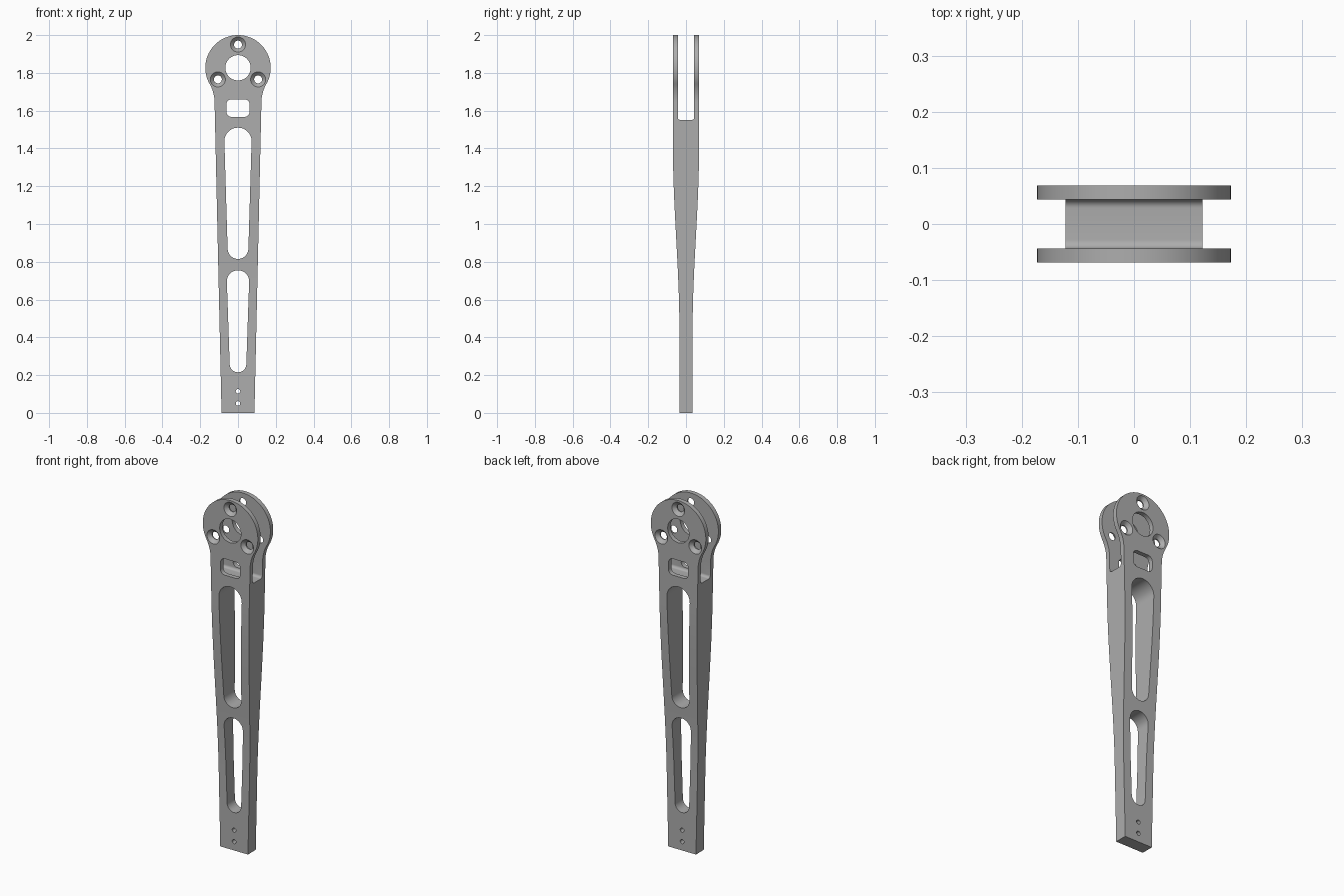
import bpy, bmesh
from math import sin, cos, pi, radians, atan2, hypot, sqrt
from mathutils import Vector

if "Cube" in bpy.data.objects:
    bpy.data.objects.remove(bpy.data.objects["Cube"])

grey = bpy.data.materials.new("machined grey")
grey.use_nodes = True
COLOUR = (0.42, 0.42, 0.42, 1)
grey.diffuse_color = COLOUR
grey.node_tree.nodes["Principled BSDF"].inputs["Base Color"].default_value = COLOUR


def arc(cx, cz, r, a0, a1, n=16):
    """Points on an arc, angles in radians."""
    return [(cx + r * cos(a0 + (a1 - a0) * i / n), cz + r * sin(a0 + (a1 - a0) * i / n))
            for i in range(n + 1)]


def prism(name, outline, depth, axis="Y"):
    """Extrude a 2D outline symmetrically along y (outline x,z) or x (outline y,z)."""
    bm = bmesh.new()
    if axis == "Y":
        verts = [bm.verts.new((a, -depth, z)) for a, z in outline]
        step = Vector((0, 2 * depth, 0))
    else:
        verts = [bm.verts.new((-depth, a, z)) for a, z in outline]
        step = Vector((2 * depth, 0, 0))
    face = bm.faces.new(verts)
    new = bmesh.ops.extrude_face_region(bm, geom=[face])["geom"]
    bmesh.ops.translate(bm, vec=step, verts=[v for v in new if isinstance(v, bmesh.types.BMVert)])
    bmesh.ops.recalc_face_normals(bm, faces=bm.faces)
    return to_object(bm, name)


def lathe_y(name, x, z, profile, n=32):
    """Stack of rings (y, radius) around a y axis through x, z."""
    bm = bmesh.new()
    rings = [[bm.verts.new((x + r * cos(2 * pi * i / n), y, z + r * sin(2 * pi * i / n)))
              for i in range(n)] for y, r in profile]
    for a, b in zip(rings, rings[1:]):
        for i in range(n):
            j = (i + 1) % n
            bm.faces.new((a[i], a[j], b[j], b[i]))
    bm.faces.new(rings[0])
    bm.faces.new(rings[-1])
    bmesh.ops.recalc_face_normals(bm, faces=bm.faces)
    return to_object(bm, name)


def to_object(bm, name):
    mesh = bpy.data.meshes.new(name)
    bm.to_mesh(mesh)
    bm.free()
    obj = bpy.data.objects.new(name, mesh)
    bpy.context.collection.objects.link(obj)
    return obj


def rounded_slot(z0, r0, z1, r1):
    """Tapered slot outline with rounded ends."""
    lean = (r1 - r0) / (z1 - r1 - z0 - r0)
    return (arc(0, z1 - r1, r1, -lean, pi + lean, 24)
            + arc(0, z0 + r0, r0, pi + lean, 2 * pi - lean, 24))


def rounded_box(hw, z0, z1, r):
    pts = []
    for k, (sx, z) in enumerate([(1, z1 - r), (-1, z1 - r), (-1, z0 + r), (1, z0 + r)]):
        pts += arc(sx * (hw - r), z, r, k * pi / 2, (k + 1) * pi / 2, 8)
    return pts


# Arm outline: round head, concave neck fillets, tapering shank
HEAD_Z, HEAD_R, NECK_W, FILLET = 1.827, 0.173, 0.124, 0.2
fx = NECK_W + FILLET
drop = sqrt((HEAD_R + FILLET) ** 2 - fx ** 2)
fz = HEAD_Z - drop
tilt = atan2(drop, fx)
right = [(0.087, 0)] + arc(fx, fz, FILLET, pi, pi - tilt, 12)
head = arc(0, HEAD_Z, HEAD_R, -tilt, pi + tilt, 72)
outline = right + head[1:-1] + [(-x, z) for x, z in reversed(right)]
arm = prism("arm", outline, 0.2)


# Side thickness: thin foot swelling smoothly to the full fork width
def half_thickness(z):
    t = min(max((z - 0.45) / 0.95, 0), 1)
    return 0.035 + 0.034 * t * t * (3 - 2 * t)


heights = [0] + [0.45 + 0.95 * i / 20 for i in range(21)] + [2.1]
side = [(half_thickness(z), z) for z in heights]
thickness = prism("thickness_helper", side + [(-y, z) for y, z in reversed(side)], 0.4, "X")

# Fork gap, lightening slots, window and bores
cutters = [
    prism("fork_gap", rounded_box(0.0435, 1.55, 2.3, 0.015), 0.4, "X"),
    prism("upper_slot", rounded_slot(0.815, 0.055, 1.51, 0.072), 0.3),
    prism("lower_slot", rounded_slot(0.215, 0.044, 0.755, 0.059), 0.3),
    prism("window", rounded_box(0.062, 1.567, 1.66, 0.028), 0.3),
    lathe_y("centre_bore", 0, HEAD_Z, [(-0.3, 0.067), (0.3, 0.067)], 48),
]
for z in (0.05, 0.115):
    cutters.append(lathe_y("pin_hole", 0, z, [(-0.3, 0.012), (0.3, 0.012)], 20))

# Countersunk screw holes, flared at both outer faces
flare = [(0.05, 0.021), (0.069, 0.04), (0.08, 0.04)]
screw = [(-y, r) for y, r in reversed(flare)] + flare
for angle in (90, 210, 330):
    a = radians(angle)
    cutters.append(lathe_y("screw_hole", 0.123 * cos(a), HEAD_Z + 0.123 * sin(a), screw))

for helper, op in [(thickness, "INTERSECT")] + [(c, "DIFFERENCE") for c in cutters]:
    helper.hide_render = True
    mod = arm.modifiers.new(helper.name, "BOOLEAN")
    mod.operation, mod.object, mod.solver = op, helper, "EXACT"

# Bake the cuts and discard the helpers
graph = bpy.context.evaluated_depsgraph_get()
baked = bpy.data.meshes.new_from_object(arm.evaluated_get(graph))
arm.modifiers.clear()
arm.data = baked
for helper in [thickness] + cutters:
    bpy.data.objects.remove(helper)

arm.data.materials.clear()
arm.data.materials.append(grey)
for o in bpy.context.selected_objects:
    o.select_set(False)
arm.select_set(True)
bpy.context.view_layer.objects.active = arm
bpy.ops.object.shade_smooth_by_angle(angle=radians(30))
